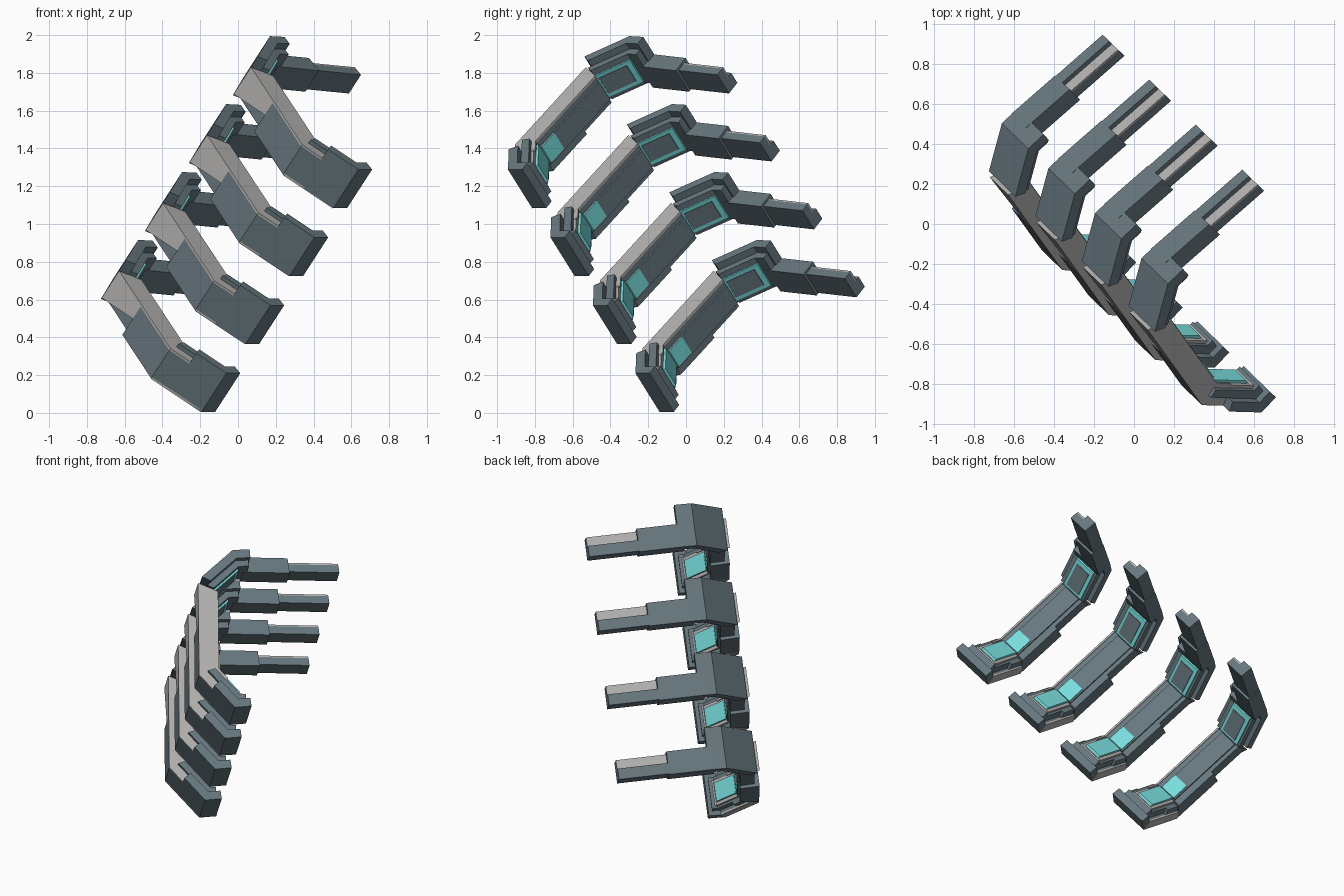
import bpy, bmesh
from mathutils import Vector

if "Cube" in bpy.data.objects:
    bpy.data.objects.remove(bpy.data.objects["Cube"])

# rib frame: U and V lie in the rib plane, W is the rib width / stacking direction
U = Vector((0.695, 0.719, 0))
V = Vector((-0.534, 0.516, 0.669))
W = Vector((0.481, -0.465, 0.743))
W0, STEP = 1.428, 0.484

def material(name, rgb):
    m = bpy.data.materials.new(name)
    m.diffuse_color = (*rgb, 1)
    m.use_nodes = True
    m.node_tree.nodes["Principled BSDF"].inputs["Base Color"].default_value = m.diffuse_color
    return m

DARK = material("slate", (0.135, 0.185, 0.21))
GREY = material("light_grey", (0.45, 0.44, 0.43))
TEAL = material("teal", (0.19, 0.72, 0.72))

# outer rib line, from the foot tip up to the head tip
PATH = [Vector(p) for p in ((-0.13, 0.035), (-0.235, 0.035), (-0.415, 0.30),
                            (-0.333, 0.915), (-0.097, 1.09), (0.009, 1.084))]

def offset(d):
    """Rib line moved inward by d with mitred corners."""
    dirs = [(b - a).normalized() for a, b in zip(PATH, PATH[1:])]
    nor = [Vector((t.y, -t.x)) for t in dirs]
    out = []
    for i, p in enumerate(PATH):
        n0, n1 = nor[max(i - 1, 0)], nor[min(i, len(nor) - 1)]
        out.append(p + (n0 + n1) * (d / (1 + n0.dot(n1))))
    return out

def section(d, a, b):
    """Part of the offset line between fractional indices a and b."""
    pts = offset(d)
    ts = [a] + [i for i in range(len(pts)) if a < i < b] + [b]
    res = []
    for t in ts:
        i = min(int(t), len(pts) - 2)
        res.append(pts[i].lerp(pts[i + 1], t - i))
    return res

def part(name, poly, w0, w1, mat, k):
    """Prism over a profile; w0 may be one value or one value per point."""
    n = len(poly)
    lows = w0 if isinstance(w0, (list, tuple)) else [w0] * n
    base = W0 - k * STEP
    bm = bmesh.new()
    rings = [[bm.verts.new(U * p[0] + V * p[1] + W * (base + w)) for p, w in zip(poly, ws)]
             for ws in (lows, [w1] * n)]
    bm.faces.new(rings[0])
    bm.faces.new(rings[1][::-1])
    for i in range(n):
        j = (i + 1) % n
        bm.faces.new((rings[0][j], rings[0][i], rings[1][i], rings[1][j]))
    bmesh.ops.recalc_face_normals(bm, faces=bm.faces)
    me = bpy.data.meshes.new(name)
    bm.to_mesh(me)
    bm.free()
    me.materials.append(mat)
    bpy.context.collection.objects.link(bpy.data.objects.new(name, me))

def strip(name, a, b, d0, d1, w0, w1, mat, k):
    part(name, section(d0, a, b) + section(d1, a, b)[::-1], w0, w1, mat, k)

def bar(name, u0, u1, top, thick, w0, w1, mat, k):
    """Straight piece of the arm, following its slight downward slope."""
    v = lambda u: 1.084 - 0.112 * (u - 0.009) - top
    part(name, [(u0, v(u0)), (u1, v(u1)), (u1, v(u1) - thick), (u0, v(u0) - thick)],
         w0, w1, mat, k)

for k in range(4):
    # outer shell: full width at foot and head, narrower along the beam
    strip("foot_shell", 0, 1.6, 0, 0.055, 0, 0.275, DARK, k)
    strip("foot_heel", 1.6, 2, 0, 0.1, 0.01, 0.2, DARK, k)
    strip("foot_under_plate", 1, 2, 0, 0.06, -0.003, 0.01, GREY, k)
    strip("head_shell", 3.08, 5, 0, 0.055, 0, 0.275, DARK, k)
    # long beam with a tapered grey upper end
    strip("beam_lower", 2, 2.56, 0, 0.12, 0, 0.2, DARK, k)
    strip("beam_upper", 2.56, 3, 0, 0.03, (0.115, 0.02, 0.02, 0.115), 0.2, GREY, k)
    strip("beam_core", 2.56, 3, 0.03, 0.12, 0.02, 0.2, DARK, k)
    strip("beam_side_plate", 1.6, 3, 0, 0.125, 0.2, 0.212, GREY, k)
    strip("beam_inner_panel", 2, 3, 0.12, 0.132, 0.045, 0.165, DARK, k)
    # inner tiers of the foot
    strip("foot_tier", 0.3, 2, 0.055, 0.1, 0.03, 0.235, DARK, k)
    strip("foot_frame", 0.75, 2, 0.1, 0.115, 0.045, 0.21, GREY, k)
    strip("foot_pad", 1.05, 2, 0.115, 0.13, 0.065, 0.185, TEAL, k)
    strip("beam_pad", 2, 2.22, 0.132, 0.138, 0.055, 0.165, TEAL, k)
    # inner tiers of the head
    strip("head_tier", 3, 4.9, 0.055, 0.095, 0.03, 0.235, DARK, k)
    strip("head_frame", 3, 4, 0.095, 0.106, 0.045, 0.2, TEAL, k)
    strip("head_panel", 3.06, 3.86, 0.106, 0.11, 0.07, 0.18, DARK, k)
    # backward arm
    bar("arm_base", -0.03, 0.26, 0, 0.1, 0, 0.15, DARK, k)
    bar("arm_tip", 0.26, 0.572, 0, 0.085, 0.005, 0.075, DARK, k)
    bar("arm_tip_core", 0.26, 0.572, 0.035, 0.05, 0.075, 0.138, DARK, k)
    bar("arm_tip_inlay", 0.26, 0.572, 0.025, 0.01, 0.075, 0.138, GREY, k)
